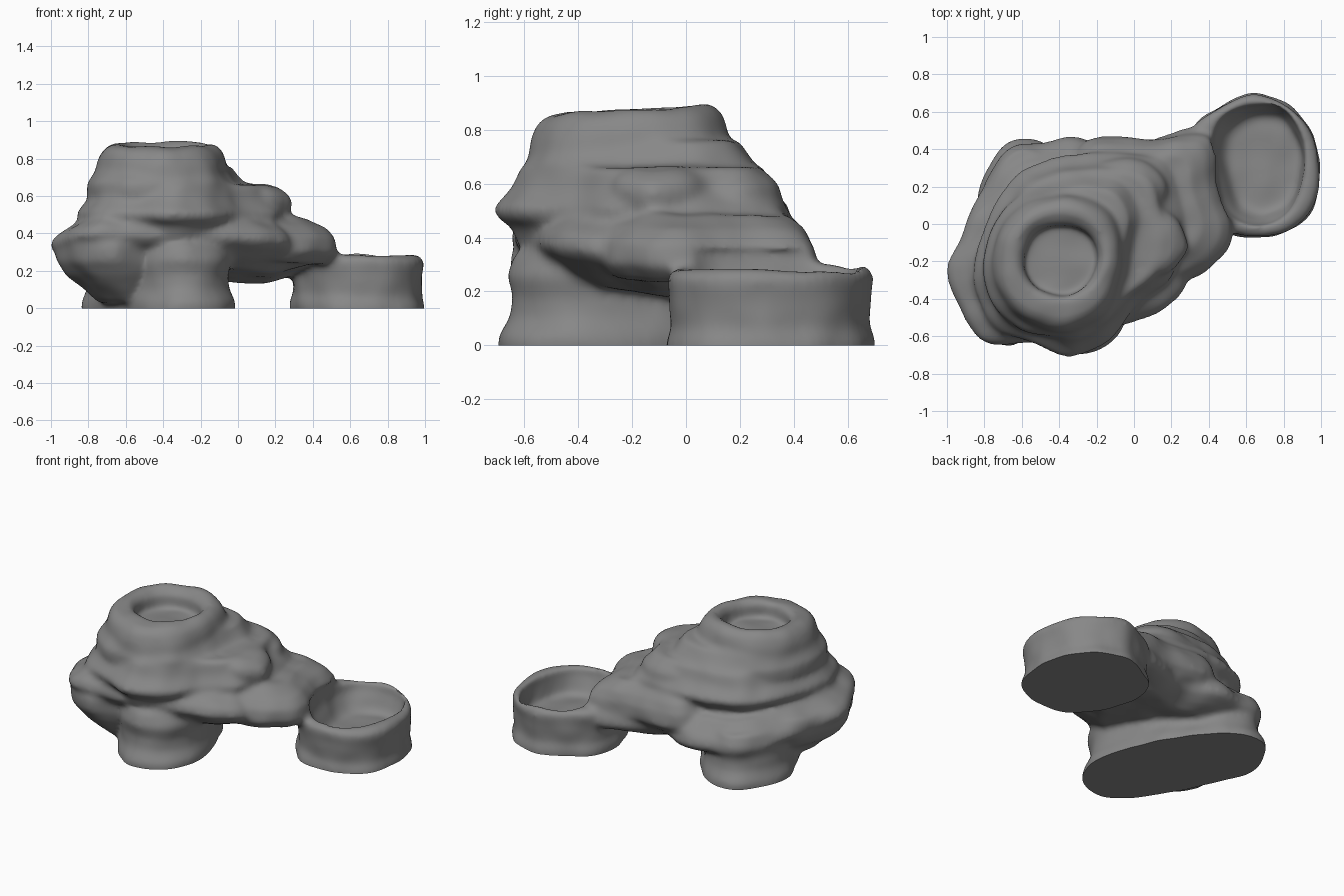
import bpy, bmesh
from mathutils import Vector, noise

if "Cube" in bpy.data.objects:
    bpy.data.objects.remove(bpy.data.objects["Cube"])

N = 72


def smooth_ring(pts):
    """Closed Catmull-Rom curve through pts, resampled to N points."""
    out, n = [], len(pts)
    for i in range(N):
        t = i * n / N
        k, f = int(t), t - int(t)
        a, b, c, d = (Vector(pts[(k + j) % n]) for j in (-1, 0, 1, 2))
        out.append(0.5 * (2 * b + (c - a) * f + (2 * a - 5 * b + 4 * c - d) * f * f
                          + (3 * b - a - 3 * c + d) * f ** 3))
    return out


def slab(name, pts, rings, tilt=(0, 0), pivot=None):
    """Closed stack of scaled outlines. rings: (z, scale)."""
    ring = smooth_ring(pts)
    c = Vector(pivot) if pivot else sum(ring, Vector((0, 0))) / N
    bm = bmesh.new()
    loops = []
    for z, s in rings:
        loop = []
        for p in ring:
            q = c + (p - c) * s
            loop.append(bm.verts.new((q.x, q.y, z + tilt[0] * (q.x - c.x) + tilt[1] * (q.y - c.y))))
        loops.append(loop)
    for lo, hi in zip(loops, loops[1:]):
        for i in range(N):
            j = (i + 1) % N
            bm.faces.new((lo[i], lo[j], hi[j], hi[i]))
    bm.faces.new(loops[0][::-1])
    bm.faces.new(loops[-1])
    bmesh.ops.recalc_face_normals(bm, faces=bm.faces)
    me = bpy.data.meshes.new(name)
    bm.to_mesh(me)
    ob = bpy.data.objects.new(name, me)
    bpy.context.collection.objects.link(ob)
    return ob


parts = []
# Diagonal foot under the tall part
parts.append(slab("foot", [(-.02, -.4), (-.1, -.07), (-.25, .2), (-.42, .39), (-.64, .45), (-.79, .28),
                           (-.83, .1), (-.73, -.15), (-.6, -.4), (-.45, -.62), (-.28, -.69), (-.1, -.6)],
                  [(-.04, 1.01), (.03, 1.01), (.1, .94), (.18, .92), (.26, .96), (.34, .9)]))
# Thick sloping corner from the foot up to the left overhang
parts.append(slab("left_corner", [(-.98, -.25), (-.93, -.42), (-.82, -.6), (-.62, -.64), (-.42, -.4),
                                  (-.5, .1), (-.83, .1)],
                  [(.03, .5), (.12, .72), (.18, .87), (.25, .98), (.33, 1), (.38, .95)], pivot=(-.5, -.25)))
# Wide overhanging ledge that bridges to the dish
parts.append(slab("bridge_ledge",
                  [(.46, .05), (.42, .3), (.36, .5), (.18, .48), (-.08, .39), (-.3, .47), (-.48, .43), (-.67, .4),
                   (-.82, .18), (-.93, -.08), (-1, -.25), (-.94, -.42), (-.81, -.63), (-.6, -.64),
                   (-.35, -.62), (-.1, -.55), (.08, -.5), (.24, -.39), (.34, -.22), (.5, -.13)],
                  [(.18, .62), (.22, .8), (.265, .96), (.3, 1.01), (.35, .98), (.39, .91), (.44, .8)],
                  tilt=(.0, -.15), pivot=(-.25, -.05)))
# Slope running down to the dish
parts.append(slab("dish_slope", [(.51, -.1), (.45, .2), (.4, .46), (.1, .45), (-.3, .4), (-.3, -.2), (.2, -.32)],
                  [(.25, .9), (.31, 1.02), (.39, 1), (.45, .9), (.5, .72)], tilt=(-.04, -.03), pivot=(-.05, .1)))
# Middle ledge
parts.append(slab("middle_ledge",
                  [(.25, -.08), (.22, .12), (.14, .32), (-.1, .37), (-.35, .36), (-.6, .28), (-.75, .08),
                   (-.83, -.15), (-.845, -.35), (-.73, -.55), (-.52, -.64), (-.33, -.7), (-.12, -.6),
                   (.02, -.42), (.18, -.3)],
                  [(.38, .86), (.44, .91), (.475, 1), (.51, 1.02), (.55, .95), (.58, .9), (.66, .84)],
                  pivot=(-.35, -.17)))
# Knob on the right of the middle ledge
parts.append(slab("side_knob", [(.28, -.14), (.22, .02), (.05, .12), (-.1, -.05), (-.05, -.22), (.14, -.27)],
                  [(.5, .75), (.54, .98), (.59, 1.04), (.63, .96), (.66, .7)], tilt=(-.12, 0)))
# Small terrace on the back slope
parts.append(slab("back_terrace", [(.18, .15), (.08, .33), (-.15, .34), (-.3, .2), (-.1, .0)],
                  [(.5, .9), (.55, 1), (.59, .94), (.63, .7)]))
# Upper ledge
parts.append(slab("upper_ledge",
                  [(.0, -.1), (.02, .08), (-.08, .22), (-.3, .25), (-.55, .19), (-.72, .04), (-.8, -.2),
                   (-.76, -.41), (-.6, -.56), (-.38, -.6), (-.16, -.53), (-.05, -.34)],
                  [(.55, .96), (.61, 1.01), (.67, 1.01), (.71, .94), (.76, .86)], pivot=(-.4, -.18)))
# Crown with the rim
parts.append(slab("crown", [(-.07, -.2), (-.12, .03), (-.28, .14), (-.5, .13), (-.67, .02), (-.75, -.2),
                            (-.7, -.4), (-.55, -.53), (-.35, -.57), (-.15, -.46)],
                  [(.6, 1.04), (.72, 1.04), (.79, 1), (.84, .94), (.87, .84), (.88, .7)], tilt=(0, .06)))
# Water dish
parts.append(slab("dish", [(1, .25), (.96, .48), (.83, .64), (.63, .7), (.43, .62), (.3, .5), (.28, .3),
                           (.37, .08), (.53, -.06), (.75, -.07), (.93, .03)],
                  [(-.04, .99), (.02, .99), (.07, .94), (.2, .96), (.24, .98), (.27, .97), (.29, .88)],
                  tilt=(-.03, .01)))

# Fuse the parts into one rock
bpy.ops.object.select_all(action='DESELECT')
for p in parts:
    p.select_set(True)
rock = parts[0]
bpy.context.view_layer.objects.active = rock
bpy.ops.object.join()
rock.name = rock.data.name = "rock_with_dish"


def apply(kind, **props):
    m = rock.modifiers.new(kind, kind)
    for k, v in props.items():
        setattr(m, k, v)
    bpy.ops.object.modifier_apply(modifier=m.name)


apply('REMESH', mode='VOXEL', voxel_size=.016)

# Hollows in the crown and the dish
hollows = [
    slab("crown_hollow", [(-.19, -.2), (-.24, -.06), (-.38, .0), (-.53, -.05), (-.6, -.2), (-.54, -.33),
                          (-.4, -.39), (-.26, -.34)], [(.76, .97), (.84, .98), (.865, 1.08), (.89, 1.3), (1, 1.6)]),
    slab("dish_hollow", [(.91, .3), (.88, .5), (.77, .62), (.58, .62), (.44, .5), (.45, .25),
                         (.51, .06), (.66, .0), (.83, .07)], [(.12, .78), (.15, .87), (.24, 1), (.36, 1.07)],
         pivot=(.8, .32)),
]
for h in hollows:
    h.hide_render = True
    apply('BOOLEAN', operation='DIFFERENCE', object=h, solver='EXACT')
for h in hollows:
    bpy.data.objects.remove(h, do_unlink=True)

# Weathering: fuse again, soften, and add gentle bumps
apply('REMESH', mode='VOXEL', voxel_size=.015)
apply('SMOOTH', factor=.5, iterations=8)
bm = bmesh.new()
bm.from_mesh(rock.data)
bm.normal_update()
moves = [(v, v.normal * noise.noise(v.co * 7) * .01) for v in bm.verts]
for v, d in moves:
    v.co += d
bmesh.ops.smooth_vert(bm, verts=bm.verts, factor=.5, use_axis_x=True, use_axis_y=True, use_axis_z=True)

# Flat base
geom = bm.verts[:] + bm.edges[:] + bm.faces[:]
bmesh.ops.bisect_plane(bm, geom=geom, plane_co=(0, 0, 0), plane_no=(0, 0, 1), clear_inner=True)
bmesh.ops.holes_fill(bm, edges=[e for e in bm.edges if e.is_boundary], sides=0)
bmesh.ops.recalc_face_normals(bm, faces=bm.faces)
bm.to_mesh(rock.data)
bm.free()
bpy.ops.object.shade_smooth_by_angle(angle=.9)

# Dark grey stone
stone = bpy.data.materials.new("dark_stone")
stone.diffuse_color = (.245, .245, .245, 1)
stone.use_nodes = True
stone.node_tree.nodes["Principled BSDF"].inputs["Base Color"].default_value = stone.diffuse_color
rock.data.materials.clear()
rock.data.materials.append(stone)
